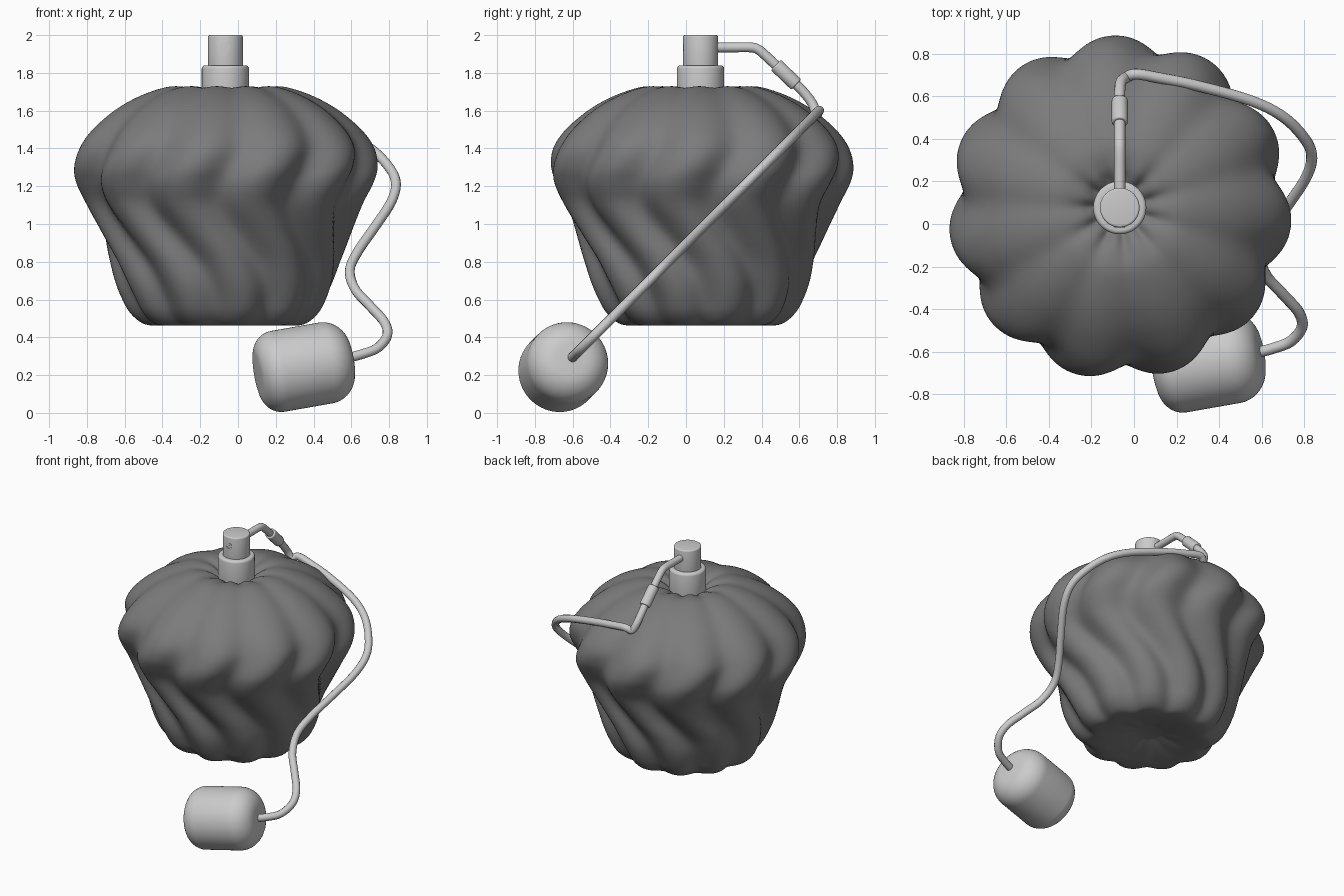
import bpy, bmesh, math
from mathutils import Vector

if "Cube" in bpy.data.objects:
    bpy.data.objects.remove(bpy.data.objects["Cube"])

CX, CY = -0.067, 0.077


def mesh_object(name, bm, angle=40):
    bmesh.ops.recalc_face_normals(bm, faces=bm.faces[:])
    me = bpy.data.meshes.new(name)
    bm.to_mesh(me)
    bm.free()
    ob = bpy.data.objects.new(name, me)
    bpy.context.collection.objects.link(ob)
    bpy.ops.object.select_all(action='DESELECT')
    ob.select_set(True)
    bpy.context.view_layer.objects.active = ob
    bpy.ops.object.shade_smooth_by_angle(angle=math.radians(angle))
    return ob


def skin(rings):
    """Bridge a list of equal point rings and cap both ends."""
    bm = bmesh.new()
    loops = [[bm.verts.new(p) for p in ring] for ring in rings]
    n = len(loops[0])
    for a, b in zip(loops, loops[1:]):
        for i in range(n):
            j = (i + 1) % n
            bm.faces.new((a[i], a[j], b[j], b[i]))
    bm.faces.new(loops[0])
    bm.faces.new(loops[-1])
    return bm


def lathe(name, profile, origin, axis=(0, 0, 1), n=48):
    """Revolve (radius, height) points about an axis through origin."""
    q = Vector((0, 0, 1)).rotation_difference(Vector(axis).normalized())
    o = Vector(origin)
    rings = [[o + q @ Vector((r * math.cos(t), r * math.sin(t), h))
              for t in (math.tau * i / n for i in range(n))] for r, h in profile]
    return mesh_object(name, skin(rings))


def rounded(r, h0, h1, c, steps=4):
    """Cylinder profile with rounded rims."""
    arc = [(c * math.sin(a), c * math.cos(a))
           for a in (math.pi / 2 * i / steps for i in range(steps + 1))]
    low = [(r - c + x, h0 + c - y) for x, y in arc]
    high = [(r - c + x, h1 - c + y) for x, y in reversed(arc)]
    return low + high


def spline(pts, steps):
    """Catmull-Rom interpolation of tuples."""
    p = [pts[0]] + pts + [pts[-1]]
    out = []
    for a, b, c, d in zip(p, p[1:], p[2:], p[3:]):
        for s in range(steps):
            t = s / steps
            out.append(tuple(0.5 * (2 * v + (w - u) * t + (2 * u - 5 * v + 4 * w - x) * t * t
                             + (3 * v - u - 3 * w + x) * t ** 3)
                             for u, v, w, x in zip(a, b, c, d)))
    return out + [pts[-1]]


# Fluted bottle: radius, height, groove depth (fraction), groove dip in z, twist
PROFILE = [
    (.08, .515, .00, .00, 25), (.18, .488, .03, -.004, 25), (.28, .470, .06, -.004, 25),
    (.37, .462, .08, 0, 25), (.44, .475, .09, 0, 25), (.505, .53, .09, 0, 25),
    (.55, .61, .09, 0, 24), (.585, .70, .085, 0, 21), (.62, .82, .085, 0, 14),
    (.67, .96, .085, 0, 3), (.735, 1.10, .085, 0, -5), (.79, 1.21, .085, 0, -4),
    (.81, 1.30, .085, 0, 0), (.79, 1.40, .08, 0, 4), (.73, 1.49, .07, 0, 5),
    (.63, 1.58, .055, .003, 5), (.53, 1.645, .045, .005, 5), (.42, 1.695, .035, .006, 5),
    (.30, 1.728, .03, .007, 5), (.20, 1.72, .02, .015, 5), (.14, 1.69, 0, .02, 5),
    (.10, 1.65, 0, 0, 5)]
LOBES, N = 11, 220
rings = []
for r, z, depth, dip, twist in spline(PROFILE, 4):
    ring = []
    for i in range(N):
        t = math.tau * i / N
        w = 0.5 - 0.5 * math.cos(LOBES * (t - math.radians(92 + twist)))
        w = 0.6 * w + 0.4 * w * w
        rr = r * (1 - depth * w)
        ring.append((CX + rr * math.cos(t), CY + rr * math.sin(t), z - dip * w))
    rings.append(ring)
bottle = mesh_object("fluted_bottle", skin(rings), 60)
dark = bpy.data.materials.new("dark_glass")
dark.diffuse_color = (.2, .2, .2, 1)
dark.use_nodes = True
dark.node_tree.nodes["Principled BSDF"].inputs["Base Color"].default_value = dark.diffuse_color
bottle.data.materials.append(dark)

# Neck collar and spray cap
lathe("neck_collar", rounded(.125, 1.64, 1.84, .018), (CX, CY, 0))
lathe("spray_cap", rounded(.093, 1.82, 2.0, .01), (CX, CY, 0))

# Spray nozzle: ring with a recessed centre
lathe("spray_nozzle", [(.024, 0), (.024, .012), (.018, .012), (.018, .009),
                       (.008, .009), (.008, .012), (.003, .012), (.003, .008)],
      (CX, CY - .082, 1.935), (0, -1, 0), 24)


def tube(name, pts, radius):
    cu = bpy.data.curves.new(name, 'CURVE')
    cu.dimensions = '3D'
    cu.bevel_depth = radius
    cu.bevel_resolution = 4
    cu.use_fill_caps = True
    path = spline(pts, 8)
    sp = cu.splines.new('POLY')
    sp.points.add(len(path) - 1)
    for p, co in zip(sp.points, path):
        p.co = (*co, 1)
    sp.use_smooth = True
    ob = bpy.data.objects.new(name, cu)
    bpy.context.collection.objects.link(ob)


# Rigid outlet pipe behind the cap
tube("outlet_pipe", [(CX, y, z) for y, z in
                     [(.12, 1.935), (.25, 1.935), (.34, 1.935), (.38, 1.925),
                      (.42, 1.893), (.47, 1.846), (.53, 1.79)]], .026)

# Connector sleeve
lathe("connector_sleeve", rounded(.038, -.075, .075, .008), (CX, .53, 1.79), (0, .72, -.69), 32)

# Hose lying in a tilted plane (z = y + 0.89)
HOSE = [(-.035, .69), (.01, .705), (.12, .687), (.3, .65), (.55, .58), (.70, .505), (.80, .405),
        (.836, .32), (.81, .22), (.725, .09), (.635, -.04), (.592, -.14), (.62, -.24),
        (.70, -.33), (.775, -.415), (.79, -.485), (.74, -.55), (.66, -.583), (.56, -.61)]
tube("hose", [(CX, .53, 1.79), (CX, .58, 1.742), (CX, .63, 1.69), (-.06, .67, 1.635)]
     + [(x, y, y + .895) for x, y in HOSE], .026)

# Squeeze bulb, rounder at the hose end
bulb = rounded(.217, -.25, .25, .11, 10)[:11] + rounded(.217, -.25, .257, .14, 10)[11:]
lathe("squeeze_bulb", [(.02, -.252)] + bulb + [(.02, .26)],
      (.348, -.648, .244), (.97, .17, .17), 64)
